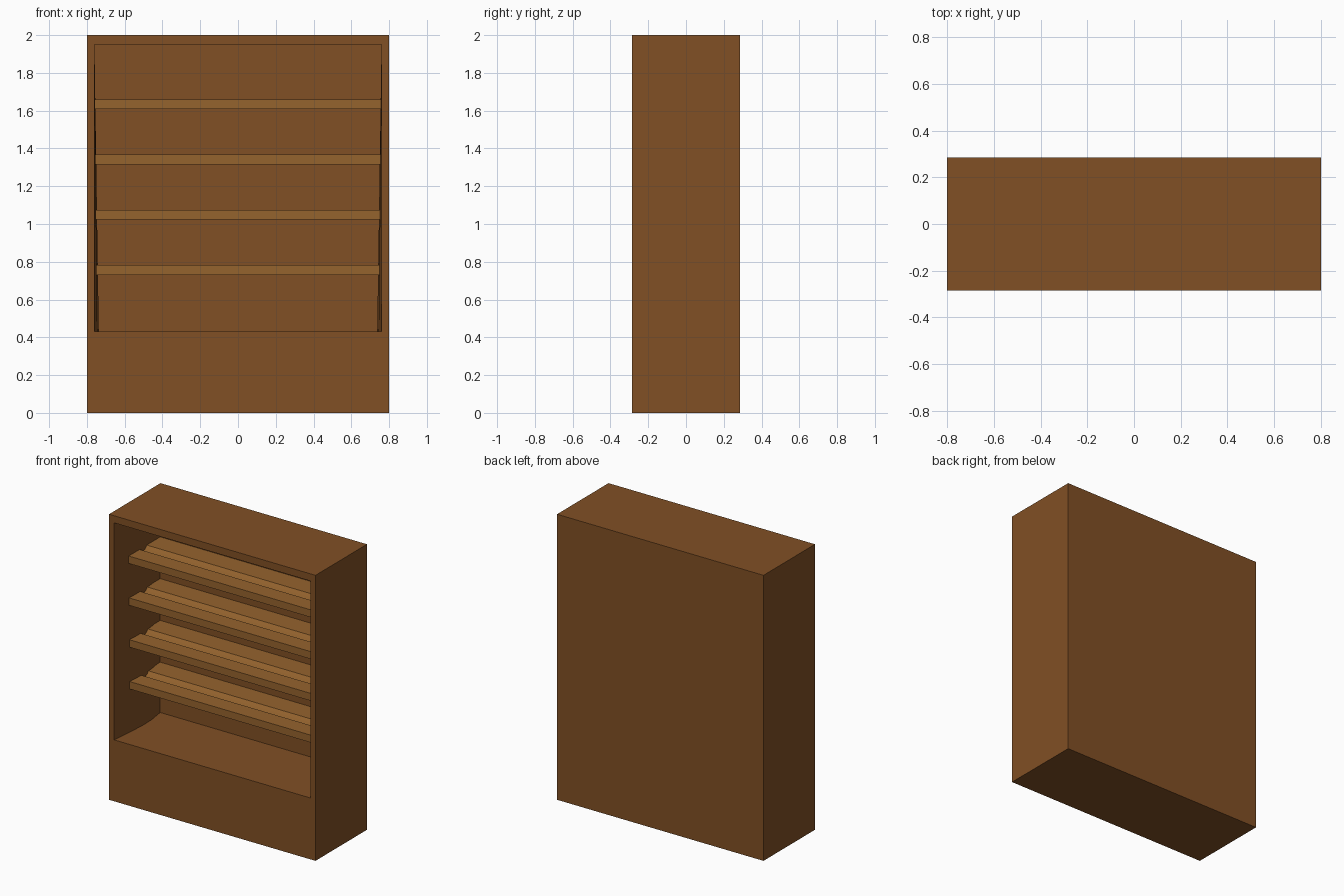
import bpy, bmesh

if "Cube" in bpy.data.objects:
    bpy.data.objects.remove(bpy.data.objects["Cube"])


def material(name, color):
    m = bpy.data.materials.new(name)
    m.diffuse_color = color
    m.use_nodes = True
    m.node_tree.nodes["Principled BSDF"].inputs["Base Color"].default_value = m.diffuse_color
    return m


def loft(name, rings, mat):
    """Bridge a chain of equal point rings and cap both ends."""
    bm = bmesh.new()
    loops = [[bm.verts.new(p) for p in ring] for ring in rings]
    n = len(loops[0])
    for a, b in zip(loops, loops[1:]):
        for i in range(n):
            j = (i + 1) % n
            bm.faces.new((a[i], a[j], b[j], b[i]))
    bm.faces.new(loops[0])
    bm.faces.new(loops[-1])
    bmesh.ops.recalc_face_normals(bm, faces=bm.faces)
    me = bpy.data.meshes.new(name)
    bm.to_mesh(me)
    bm.free()
    me.materials.append(mat)
    ob = bpy.data.objects.new(name, me)
    bpy.context.collection.objects.link(ob)
    return ob


def frame(y, w_bottom, w_top, z0, z1):
    return [(-w_bottom, y, z0), (w_bottom, y, z0), (w_top, y, z1), (-w_top, y, z1)]


case_wood = material("case_wood", (0.22, 0.08, 0.018, 1))
shelf_wood = material("shelf_wood", (0.30, 0.125, 0.027, 1))

# Case: outer shell, front rim, then a recess whose side walls bulge in near the floor
rings = [frame(0.285, 0.8, 0.8, 0, 2), frame(-0.285, 0.8, 0.8, 0, 2)]
for y, w in ((-0.285, 0.76), (-0.13, 0.745), (0.0, 0.737), (0.1, 0.739), (0.22, 0.757)):
    rings.append(frame(y, w, 0.76, 0.43, 1.95))
loft("bookcase_case", rings, case_wood)

# Shelves: boards with a lengthwise groove in the top
for k in range(4):
    top = 1.66 - 0.2925 * k
    profile = [(-0.13, -0.052), (0.225, -0.052), (0.225, 0), (0.07, 0), (0.055, -0.018),
               (0.03, -0.026), (0.005, -0.018), (-0.01, 0), (-0.13, 0)]
    loft(f"shelf_{k + 1}",
         [[(x, y, top + z) for y, z in profile] for x in (-0.757, 0.757)], shelf_wood)
